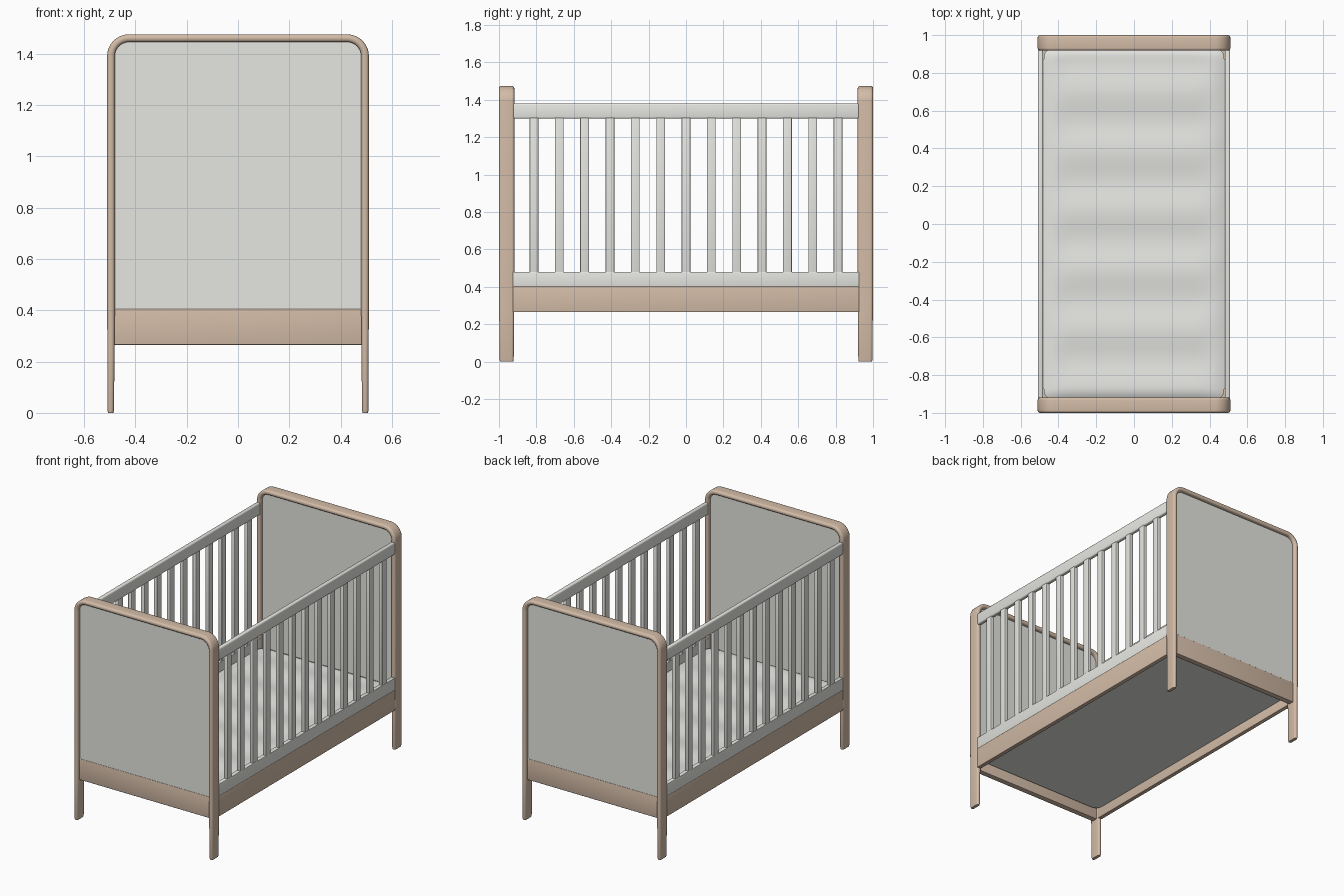
import bpy, bmesh, math
from mathutils import Vector

if "Cube" in bpy.data.objects:
    bpy.data.objects.remove(bpy.data.objects["Cube"])


def material(name, rgb):
    m = bpy.data.materials.new(name)
    m.diffuse_color = (*rgb, 1)
    m.use_nodes = True
    m.node_tree.nodes["Principled BSDF"].inputs["Base Color"].default_value = m.diffuse_color
    return m


WOOD = material("beech wood", (0.65, 0.50, 0.385))
GREY = material("pale grey paint", (0.79, 0.79, 0.755))
CLOTH = material("mattress cloth", (0.79, 0.79, 0.765))


def finish(name, bm, mat):
    bmesh.ops.recalc_face_normals(bm, faces=bm.faces[:])
    me = bpy.data.meshes.new(name)
    bm.to_mesh(me)
    bm.free()
    me.materials.append(mat)
    ob = bpy.data.objects.new(name, me)
    bpy.context.collection.objects.link(ob)
    bpy.ops.object.select_all(action='DESELECT')
    ob.select_set(True)
    bpy.context.view_layer.objects.active = ob
    bpy.ops.object.shade_smooth_by_angle(angle=math.radians(35))
    return ob


def box(name, xr, yr, zr, mat, bevel=0.004):
    bm = bmesh.new()
    bmesh.ops.create_cube(bm, size=1)
    for v in bm.verts:
        for i, (a, b) in enumerate((xr, yr, zr)):
            v.co[i] = (a + b) / 2 + v.co[i] * (b - a)
    if bevel:
        bmesh.ops.bevel(bm, geom=bm.edges[:], offset=bevel, segments=3,
                        profile=0.5, affect='EDGES')
    return finish(name, bm, mat)


def rounded_rect(w, h, r, n=5):
    pts = []
    for k, (sx, sy) in enumerate(((1, 1), (-1, 1), (-1, -1), (1, -1))):
        for i in range(n):
            a = math.pi / 2 * (k + i / (n - 1))
            pts.append((sx * (w / 2 - r) + r * math.cos(a),
                        sy * (h / 2 - r) + r * math.sin(a)))
    return pts


def end_frame(name, yc):
    # arch path: (x, z, normal x, normal z, scale of the section)
    half, top, r = 0.495, 1.460, 0.07
    right = [(half + 0.001, 0, 1, 0, 0.70), (half + 0.001, 0.010, 1, 0, 0.85),
             (half, 0.26, 1, 0, 0.94), (half, 0.42, 1, 0, 1)]
    for i in range(11):
        a = math.pi / 2 * i / 10
        c, s = math.cos(a), math.sin(a)
        right.append((half - r + r * c, top - r + r * s, c, s, 1))
    path = right + [(-x, z, -nx, nz, k) for x, z, nx, nz, k in reversed(right)]
    bm = bmesh.new()
    rings = []
    for x, z, nx, nz, k in path:
        ky = 1 - (1 - k) * 0.5
        rings.append([bm.verts.new((x + nx * u * k, yc + v * ky, z + nz * u * k))
                      for u, v in rounded_rect(0.030, 0.082, 0.0135)])
    n = len(rings[0])
    for a, b in zip(rings, rings[1:]):
        for i in range(n):
            bm.faces.new((a[i], a[(i + 1) % n], b[(i + 1) % n], b[i]))
    bm.faces.new(rings[0])
    bm.faces.new(rings[-1])
    finish(name, bm, WOOD)


def end_panel(name, yc):
    # flat board with rounded top corners that sits inside the arch
    half, top, r, t = 0.486, 1.45, 0.06, 0.017
    out = [(half, 0.40)] + [(half - r + r * math.cos(a), top - r + r * math.sin(a))
                            for a in (math.pi / 2 * i / 10 for i in range(11))]
    out += [(-x, z) for x, z in reversed(out)]
    bm = bmesh.new()
    f = bm.faces.new([bm.verts.new((x, yc - t, z)) for x, z in out])
    ext = bmesh.ops.extrude_face_region(bm, geom=[f])
    bmesh.ops.translate(bm, vec=Vector((0, 2 * t, 0)),
                        verts=[v for v in ext['geom'] if isinstance(v, bmesh.types.BMVert)])
    # the extruded face needs its partner kept, so the board stays closed
    finish(name, bm, GREY)


# Head and foot ends
for label, s in (("front", -1), ("back", 1)):
    y = 0.959 * s
    end_frame(label + "_end_frame", y)
    end_panel(label + "_end_panel", y)
    box(label + "_end_rail", (-0.487, 0.487), (y - 0.019, y + 0.019), (0.265, 0.405), WOOD, 0.003)

# Slatted sides
for label, s in (("left", -1), ("right", 1)):
    xr = sorted((0.481 * s, 0.509 * s))
    yr = (-0.925, 0.925)
    box(label + "_bed_rail", xr, yr, (0.265, 0.402), WOOD, 0.003)
    box(label + "_lower_rail", xr, yr, (0.40, 0.48), GREY, 0.003)
    box(label + "_top_rail", xr, yr, (1.30, 1.38), GREY, 0.008)
    for i in range(13):
        yc = (i - 6) * 0.1355
        box(f"{label}_slat_{i + 1}", sorted((0.482 * s, 0.508 * s)),
            (yc - 0.0235, yc + 0.0235), (0.475, 1.305), GREY, 0.004)

# Corner blocks beside the mattress
for sx in (-1, 1):
    for sy in (-1, 1):
        box("corner_block", sorted((0.445 * sx, 0.485 * sx)),
            sorted((0.87 * sy, 0.945 * sy)), (0.34, 0.405), WOOD, 0.003)

# Mattress with soft cross-wise quilting and rounded outline
bm = bmesh.new()
NX, NY, HX, HY, R = 24, 90, 0.478, 0.93, 0.05
bmesh.ops.create_grid(bm, x_segments=NX, y_segments=NY, size=1)
for v in bm.verts:
    x, y = v.co.x * HX, v.co.y * HY
    # pull the grid corners onto a rounded outline
    dx, dy = max(abs(x) - HX + R, 0), max(abs(y) - HY + R, 0)
    edge = max(dx, dy) / R
    if dx and dy:
        k = max(dx, dy) / math.hypot(dx, dy)
        x = math.copysign(HX - R + dx * k, x)
        y = math.copysign(HY - R + dy * k, y)
    fade = min(1, max(0, (0.45 - abs(x)) / 0.1)) * min(1, (HY - abs(y)) / 0.05)
    v.co = (x, y, 0.435 + 0.006 * fade * math.cos(2 * math.pi * (y - 0.07) / 0.315)
            - 0.015 * edge ** 2)
ext = bmesh.ops.extrude_face_region(bm, geom=bm.faces[:])
for g in ext['geom']:
    if isinstance(g, bmesh.types.BMVert):
        g.co.z = 0.328
finish("mattress", bm, CLOTH)
